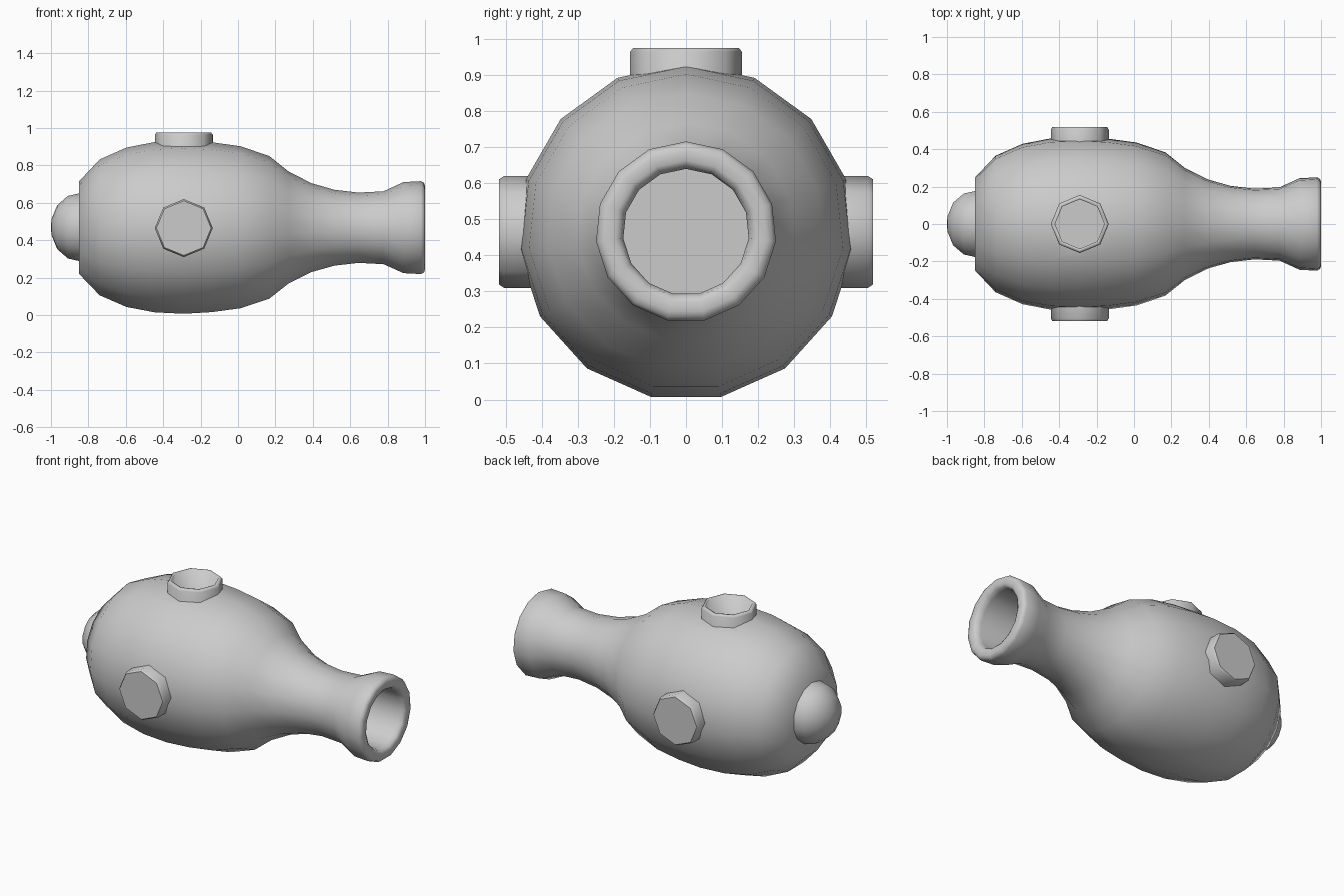
import bpy, bmesh, math
from mathutils import Vector

if "Cube" in bpy.data.objects:
    bpy.data.objects.remove(bpy.data.objects["Cube"])

CZ = 0.465   # height of the main axis
PX = -0.29   # station of the three ports
X, Y, Z = Vector((1, 0, 0)), Vector((0, 1, 0)), Vector((0, 0, 1))


def lathe(name, profile, sides, origin, axis, start, flat_caps=True):
    """Spin (distance along axis, radius) pairs; both ends are capped."""
    side = axis.cross(start)
    bm = bmesh.new()
    rings = []
    for h, r in profile:
        ring = []
        for i in range(sides):
            a = 2 * math.pi * i / sides
            ring.append(bm.verts.new(Vector(origin) + axis * h
                        + (start * math.cos(a) + side * math.sin(a)) * r))
        rings.append(ring)
    for a, b in zip(rings, rings[1:]):
        for i in range(sides):
            j = (i + 1) % sides
            bm.faces.new((a[i], a[j], b[j], b[i])).smooth = True
    for ring in (rings[0], rings[-1]):
        bm.faces.new(ring).smooth = not flat_caps
    bmesh.ops.recalc_face_normals(bm, faces=bm.faces)
    mesh = bpy.data.meshes.new(name)
    bm.to_mesh(mesh)
    bm.free()
    ob = bpy.data.objects.new(name, mesh)
    bpy.context.collection.objects.link(ob)
    return ob


# Bulbous body, flared neck and bored mouth
body = lathe("body", [
    (-0.85, 0.25), (-0.74, 0.367), (-0.596, 0.431), (-0.447, 0.46),
    (-0.29, 0.468), (-0.14, 0.459), (0.013, 0.438), (0.168, 0.385),
    (0.27, 0.303), (0.393, 0.24), (0.516, 0.205), (0.644, 0.190),
    (0.778, 0.197), (0.885, 0.246), (0.978, 0.251), (0.995, 0.242),
    (1.0, 0.225), (1.0, 0.198), (0.99, 0.182), (0.96, 0.175), (0.1, 0.175)],
    15, (0, 0, CZ), X, Z, flat_caps=False)

# Open the body under the top socket
cutter = lathe("socket_cutter", [(0.62, 0.142), (1.1, 0.142)],
               8, (PX, 0, 0), Z, X)
cut = body.modifiers.new("socket_hole", 'BOOLEAN')
cut.operation = 'DIFFERENCE'
cut.solver = 'EXACT'
cut.object = cutter
bpy.context.view_layer.objects.active = body
body.select_set(True)
bpy.ops.object.modifier_apply(modifier=cut.name)
bpy.data.objects.remove(cutter)
bpy.ops.object.shade_smooth_by_angle(angle=math.radians(55))

# Top socket with a hollow centre
lathe("top_socket", [(0.64, 0.155), (0.965, 0.155), (0.975, 0.147),
                     (0.975, 0.132), (0.66, 0.132)], 8, (PX, 0, 0), Z, X)

# Closed side caps
for name, s in (("front_cap", -1), ("back_cap", 1)):
    lathe(name, [(0.40, 0.155), (0.505, 0.155), (0.519, 0.146)],
          8, (PX, 0, CZ), Y * s, X)

# Rounded knob at the closed end
lathe("end_knob", [(-0.79, 0.178), (-0.845, 0.182), (-0.91, 0.167),
                   (-0.967, 0.117), (-0.996, 0.045), (-1.0, 0.012)],
      14, (0, 0, CZ + 0.005), X, Z, flat_caps=False)
